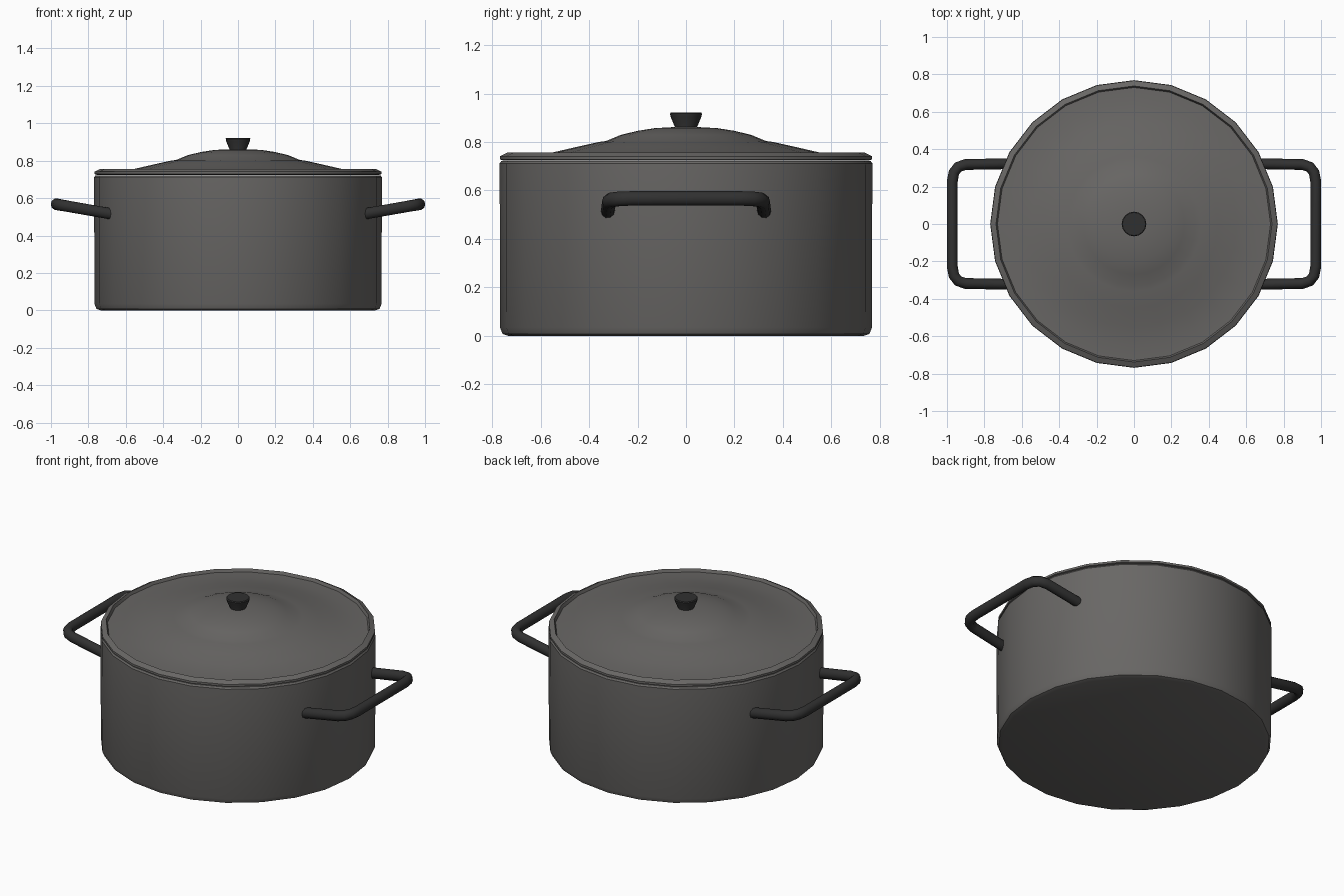
import bpy, bmesh, math
from mathutils import Vector

if "Cube" in bpy.data.objects:
    bpy.data.objects.remove(bpy.data.objects["Cube"])


def material(name, rgb):
    m = bpy.data.materials.new(name)
    m.diffuse_color = (*rgb, 1.0)
    m.use_nodes = True
    m.node_tree.nodes["Principled BSDF"].inputs["Base Color"].default_value = m.diffuse_color
    return m


GREY = material("warm grey metal", (0.14, 0.135, 0.13))
BLACK = material("dark handle black", (0.03, 0.03, 0.03))


def finish(bm, name, mat, angle):
    bmesh.ops.recalc_face_normals(bm, faces=bm.faces)
    me = bpy.data.meshes.new(name)
    bm.to_mesh(me)
    bm.free()
    me.materials.append(mat)
    ob = bpy.data.objects.new(name, me)
    bpy.context.scene.collection.objects.link(ob)
    bpy.ops.object.select_all(action='DESELECT')
    ob.select_set(True)
    bpy.context.view_layer.objects.active = ob
    bpy.ops.object.shade_smooth_by_angle(angle=math.radians(angle))
    return ob


def bridge(bm, a, b):
    """Join two rings; a ring of one vertex is a pole."""
    n = max(len(a), len(b))
    for i in range(n):
        j = (i + 1) % n
        if len(a) == 1:
            bm.faces.new((a[0], b[i], b[j]))
        elif len(b) == 1:
            bm.faces.new((a[i], a[j], b[0]))
        else:
            bm.faces.new((a[i], a[j], b[j], b[i]))


def lathe(name, profile, sides, mat, angle=30):
    bm = bmesh.new()
    rings = []
    for r, z in profile:
        if r == 0:
            rings.append([bm.verts.new((0, 0, z))])
        else:
            rings.append([bm.verts.new((r * math.cos(t), r * math.sin(t), z))
                          for t in (math.tau * i / sides for i in range(sides))])
    for a, b in zip(rings, rings[1:]):
        bridge(bm, a, b)
    return finish(bm, name, mat, angle)


def tube(name, path, radius, sides, mat):
    bm = bmesh.new()
    pts = [Vector(p) for p in path]
    rings = []
    for i, p in enumerate(pts):
        d0 = (p - pts[max(i - 1, 0)]).normalized()
        d1 = (pts[min(i + 1, len(pts) - 1)] - p).normalized()
        t = (d0 + d1).normalized()
        side = t.cross(Vector((0, 0, 1))).normalized()
        up = side.cross(t)
        rings.append([bm.verts.new(p + radius * (side * math.cos(a) + up * math.sin(a) * 1.08))
                      for a in (math.tau * k / sides for k in range(sides))])
    for a, b in zip(rings, rings[1:]):
        bridge(bm, a, b)
    bm.faces.new(rings[0])
    bm.faces.new(rings[-1])
    return finish(bm, name, mat, 50)


# Hollow pot body with a rounded foot and lip
lathe("pot_body", [(0, 0), (0.735, 0), (0.757, 0.008), (0.768, 0.035),
                   (0.769, 0.712), (0.762, 0.722), (0.72, 0.722),
                   (0.72, 0.05), (0, 0.05)], 24, GREY)

# Lid: raised rim, sloping skirt, small step and shallow dome
lathe("lid", [(0, 0.724), (0.755, 0.724), (0.767, 0.728), (0.767, 0.741),
              (0.738, 0.756), (0.73, 0.738), (0.65, 0.741), (0.55, 0.757), (0.45, 0.78),
              (0.36, 0.800), (0.33, 0.804), (0.27, 0.829), (0.20, 0.846),
              (0.13, 0.857), (0.06, 0.861), (0, 0.861)], 24, GREY, 25)

# Flared lid knob
lathe("lid_knob", [(0, 0.85), (0.046, 0.85), (0.046, 0.862), (0.063, 0.903),
                   (0.066, 0.917), (0.062, 0.922), (0, 0.922)], 16, BLACK)

# Two tilted loop handles, mirrored left and right
half = [(0.64, 0.323), (0.90, 0.318), (0.94, 0.305), (0.963, 0.275), (0.972, 0.225)]
outline = half + [(x, -y) for x, y in reversed(half)]
for name, s in (("right_handle", 1), ("left_handle", -1)):
    tube(name, [(s * x, y, 0.516 + (x - 0.68) * 0.175) for x, y in outline], 0.029, 10, BLACK)
